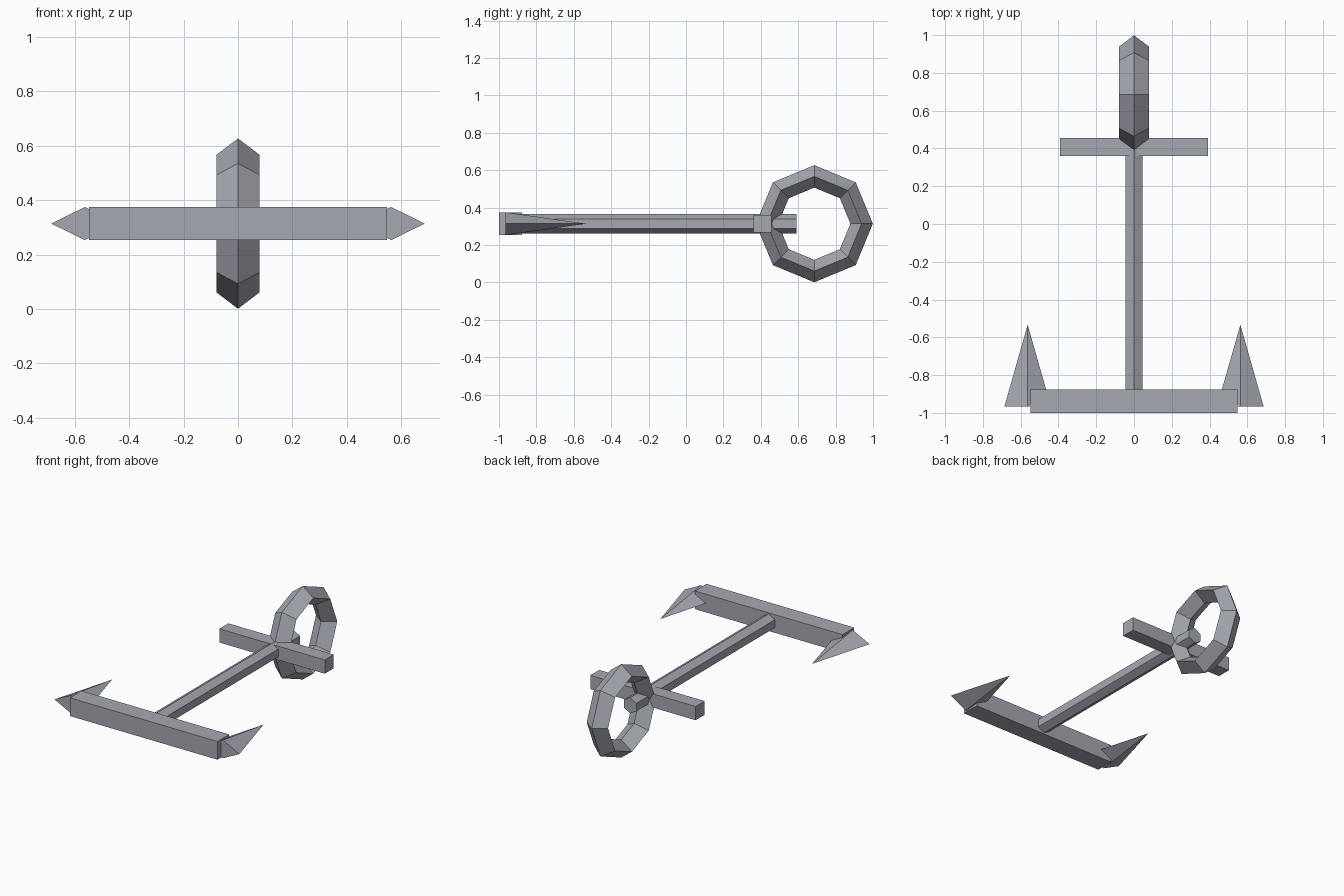
import bpy
from math import pi

if "Cube" in bpy.data.objects:
    bpy.data.objects.remove(bpy.data.objects["Cube"])

Z = 0.314  # height of the anchor's centre plane

# Dark iron grey
iron = bpy.data.materials.new("iron")
iron.diffuse_color = (0.38, 0.395, 0.44, 1)
iron.use_nodes = True
iron.node_tree.nodes["Principled BSDF"].inputs["Base Color"].default_value = iron.diffuse_color


def finish(name, scale):
    o = bpy.context.object
    o.name = name
    o.scale = scale
    o.data.materials.append(iron)
    for p in o.data.polygons:
        p.use_smooth = False


def box(name, x, y0, y1, h):
    bpy.ops.mesh.primitive_cube_add(size=2, location=(0, (y0 + y1) / 2, Z))
    finish(name, (x, (y1 - y0) / 2, h))


def along_y(name, sides, r1, r2, x, y0, y1, sx=1, sz=1):
    # cone or prism running from y0 to y1, with a corner pointing up
    bpy.ops.mesh.primitive_cone_add(vertices=sides, radius1=r1, radius2=r2,
                                    depth=y1 - y0,
                                    location=(x, (y0 + y1) / 2, Z),
                                    rotation=(-pi / 2, 0, 0))
    finish(name, (sx, sz, 1))


# Crown beam and stock
box("crown_beam", 0.548, -1.0, -0.876, 0.061)
box("stock", 0.391, 0.361, 0.456, 0.046)

# Hexagonal shank
along_y("shank", 6, 0.053, 0.053, 0, -0.94, 0.592)

# Pointed flukes
for side, label in ((-1, "left"), (1, "right")):
    along_y("fluke_" + label, 4, 1, 0, side * 0.563, -0.965, -0.533, 0.123, 0.061)

# Octagonal ring with a diamond section
bpy.ops.mesh.primitive_torus_add(major_segments=8, minor_segments=4,
                                 major_radius=0.253, minor_radius=0.06,
                                 location=(0, 0.686, Z), rotation=(0, pi / 2, 0))
finish("ring", (1, 1, 0.079 / 0.06))
